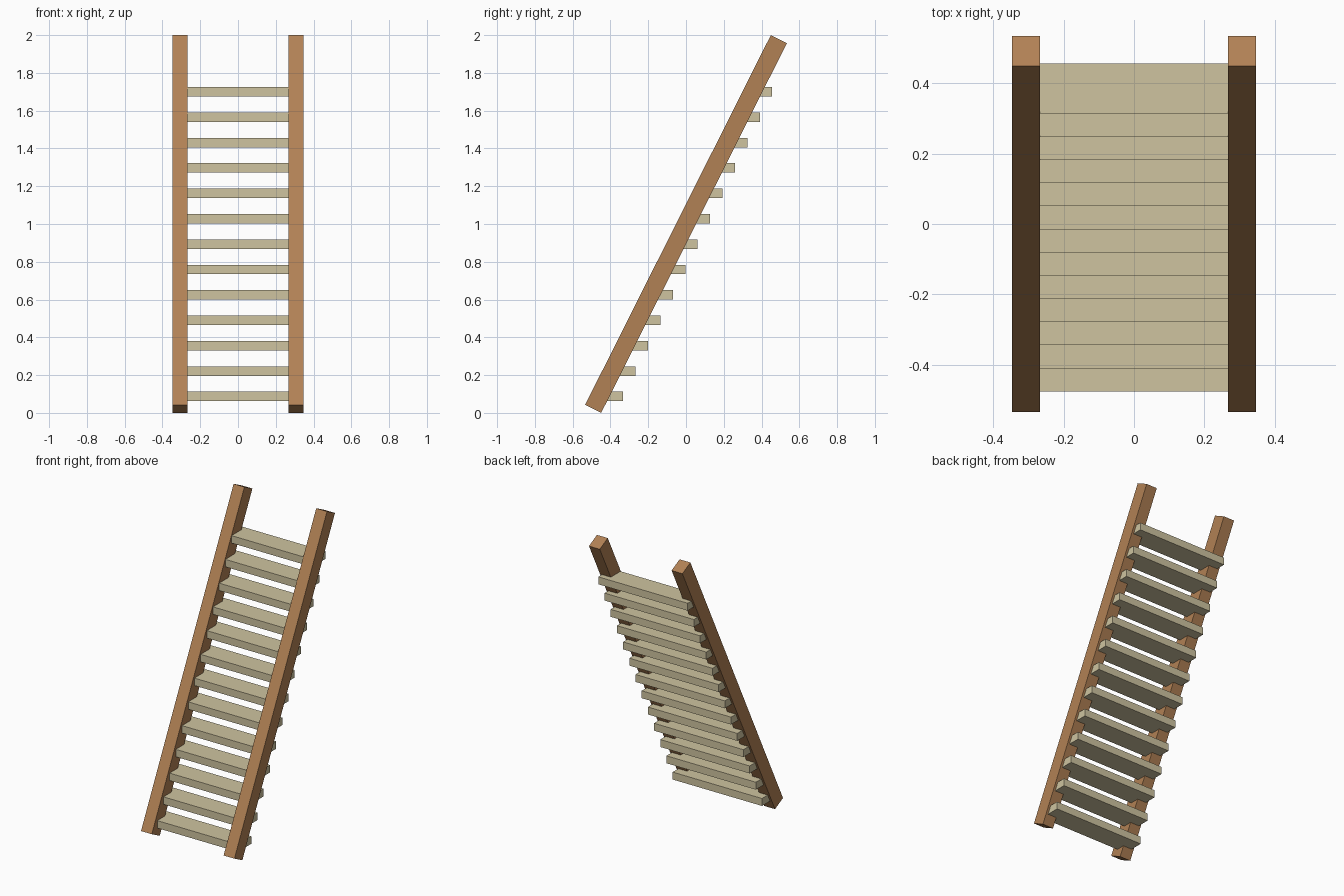
import bpy, math

if "Cube" in bpy.data.objects:
    bpy.data.objects.remove(bpy.data.objects["Cube"])

LEAN = math.radians(26.67)      # tilt of the rails away from vertical
RAIL_LEN, RAIL_W, RAIL_D = 2.19, 0.08, 0.095
STEPS = 13


def material(name, rgb):
    m = bpy.data.materials.new(name)
    m.diffuse_color = (*rgb, 1)
    m.use_nodes = True
    m.node_tree.nodes["Principled BSDF"].inputs["Base Color"].default_value = m.diffuse_color
    return m


def box(name, size, loc, mat, tilt=0.0):
    bpy.ops.mesh.primitive_cube_add(size=1, location=loc)
    ob = bpy.context.object
    ob.name = name
    ob.scale = size
    bpy.ops.object.transform_apply(location=False, rotation=False, scale=True)
    ob.rotation_euler.x = -tilt
    ob.data.materials.append(mat)
    return ob


brown = material("brown_wood", (0.44, 0.22, 0.09))
pale = material("pale_wood", (0.62, 0.55, 0.35))

# Leaning side rails
for side, x in (("left", -0.307), ("right", 0.307)):
    box(f"{side}_rail", (RAIL_W, RAIL_D, RAIL_LEN), (x, 0, 1.0), brown, LEAN)

# Level treads, let into the rails and sticking out behind them
for i in range(STEPS):
    t = i / (STEPS - 1)
    y = -0.404 + t * 0.789
    z = 0.087 + t * 1.613
    box(f"tread_{i + 1}", (0.664, 0.143, 0.05), (0, y, z), pale)
